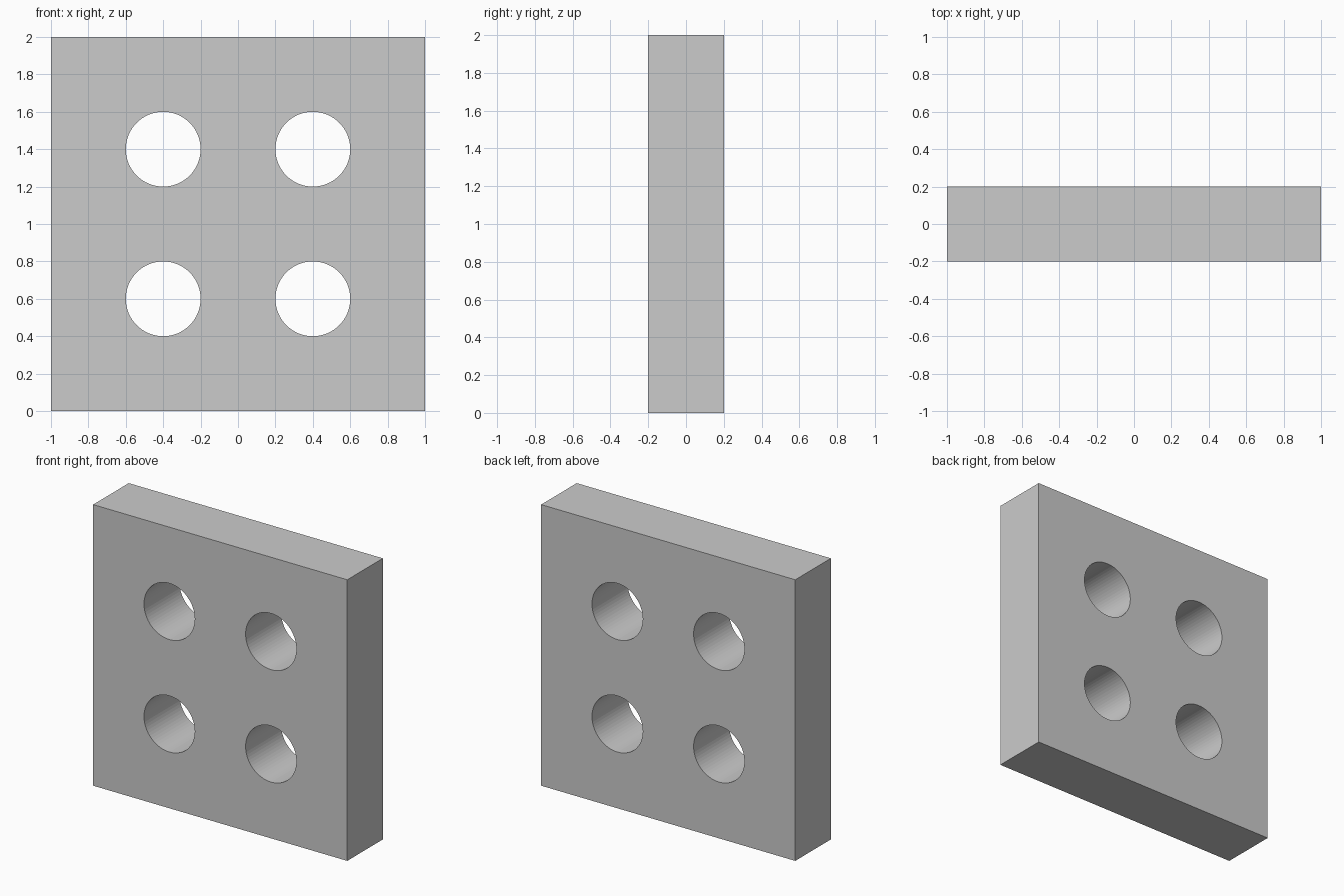
import bpy
import bmesh
from math import pi
from mathutils import Matrix, Vector

if "Cube" in bpy.data.objects:
    bpy.data.objects.remove(bpy.data.objects["Cube"])

WIDTH, DEPTH, HEIGHT = 2.0, 0.4, 2.0
HOLE_RADIUS, HOLE_OFFSET, HOLE_SIDES = 0.2, 0.4, 64


def make_object(name, bm):
    mesh = bpy.data.meshes.new(name)
    bm.to_mesh(mesh)
    bm.free()
    obj = bpy.data.objects.new(name, mesh)
    bpy.context.collection.objects.link(obj)
    return obj


# Square plate standing on the ground
bm = bmesh.new()
bmesh.ops.create_cube(bm, size=1.0)
bmesh.ops.scale(bm, vec=(WIDTH, DEPTH, HEIGHT), verts=bm.verts)
bmesh.ops.translate(bm, vec=(0, 0, HEIGHT / 2), verts=bm.verts)
plate = make_object("plate", bm)

# Four cylinders along y that cut the through holes
bm = bmesh.new()
for sx in (-1, 1):
    for sz in (-1, 1):
        centre = Vector((sx * HOLE_OFFSET, 0, HEIGHT / 2 + sz * HOLE_OFFSET))
        bmesh.ops.create_cone(
            bm, cap_ends=True, segments=HOLE_SIDES,
            radius1=HOLE_RADIUS, radius2=HOLE_RADIUS, depth=DEPTH * 2,
            matrix=Matrix.Translation(centre) @ Matrix.Rotation(pi / 2, 4, 'X'))
cutter = make_object("hole_cutters", bm)
cutter.hide_render = True

# Cut the holes, then remove the helper
cut = plate.modifiers.new("holes", 'BOOLEAN')
cut.operation = 'DIFFERENCE'
cut.solver = 'EXACT'
cut.object = cutter
bpy.context.view_layer.objects.active = plate
plate.select_set(True)
bpy.ops.object.modifier_apply(modifier=cut.name)
bpy.data.objects.remove(cutter)
